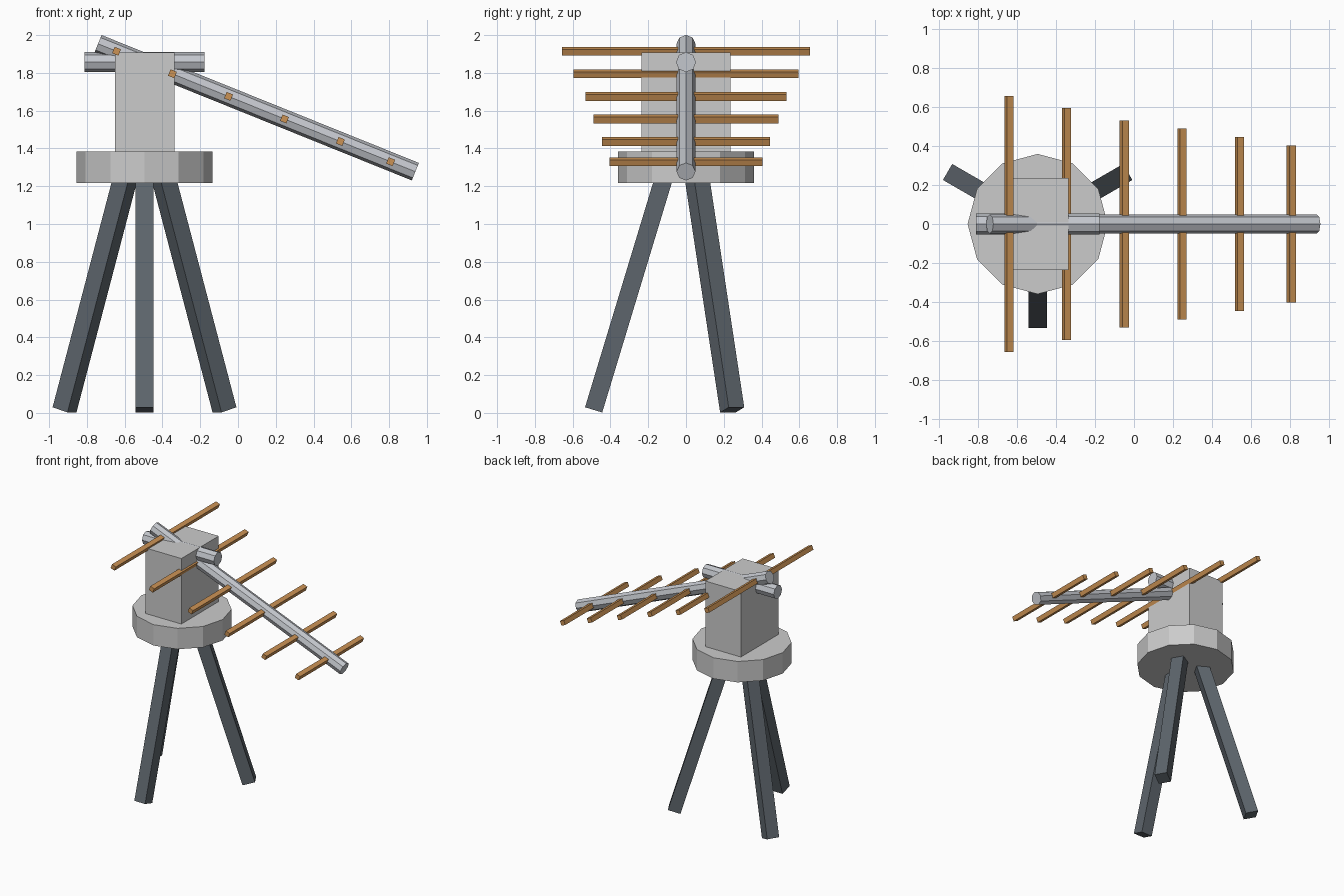
import bpy
import math
from mathutils import Vector, Matrix

if "Cube" in bpy.data.objects:
    bpy.data.objects.remove(bpy.data.objects["Cube"])

CX = -0.495  # x of the stand's axis


def material(name, rgb):
    m = bpy.data.materials.new(name)
    m.diffuse_color = (*rgb, 1)
    m.use_nodes = True
    m.node_tree.nodes["Principled BSDF"].inputs["Base Color"].default_value = m.diffuse_color
    return m


dark = material("dark_metal", (0.11, 0.13, 0.15))
copper = material("copper", (0.60, 0.29, 0.09))
steel = material("steel", (0.55, 0.57, 0.61))


def finish(name, mat):
    ob = bpy.context.object
    ob.name = name
    if mat:
        ob.data.materials.append(mat)
    return ob


def box(name, size, matrix, mat=None):
    bpy.ops.mesh.primitive_cube_add(size=1)
    ob = finish(name, mat)
    ob.data.transform(matrix @ Matrix.Diagonal((*size, 1)))
    return ob


def frame(a, b, side):
    """Matrix at the middle of a-b: local z along the line, local y along side."""
    z = (b - a).normalized()
    y = side.normalized()
    x = y.cross(z)
    rot = Matrix((x, y, z)).transposed().to_4x4()
    return Matrix.Translation((a + b) / 2) @ rot


def tube(name, a, b, radius, mat):
    a, b = Vector(a), Vector(b)
    bpy.ops.mesh.primitive_cylinder_add(vertices=8, radius=radius, depth=(b - a).length)
    ob = finish(name, mat)
    ob.data.transform(frame(a, b, Vector((0, 1, 0))))
    return ob


# Three splayed square legs
for i, deg in enumerate((-90, 30, 150)):
    t = math.radians(deg)
    out = Vector((math.cos(t), math.sin(t), 0))
    side = Vector((-math.sin(t), math.cos(t), 0))
    foot = Vector((CX, 0, 0.016)) + out * 0.489
    top = Vector((CX, 0, 1.30)) + out * 0.10
    box(f"leg_{i + 1}", (0.095, 0.095, (top - foot).length), frame(foot, top, side), dark)

# Twelve-sided platform
bpy.ops.mesh.primitive_cylinder_add(vertices=12, radius=0.36, depth=0.167,
                                    location=(CX, 0, 1.30))
finish("platform", None)

# Housing block
box("housing", (0.315, 0.472, 0.526), Matrix.Translation((-0.493, 0, 1.644)))

# Horizontal axle and tilted boom, both passing through the housing
tube("axle", (-0.812, 0, 1.857), (-0.177, 0, 1.857), 0.053, steel)
start, end = Vector((-0.741, 0, 1.954)), Vector((0.939, 0, 1.277))
tube("boom", start, end, 0.05, steel)

# Crossbars, shortening towards the boom tip
tilt = math.atan2(start.z - end.z, end.x - start.x)
for i, (x, half) in enumerate(((-0.643, 0.657), (-0.347, 0.596), (-0.050, 0.531),
                               (0.246, 0.490), (0.542, 0.446), (0.808, 0.404))):
    z = start.z - (x - start.x) * math.tan(tilt)
    m = Matrix.Translation((x, 0, z)) @ Matrix.Rotation(tilt, 4, 'Y')
    box(f"crossbar_{i + 1}", (0.036, 2 * half, 0.036), m, copper)
